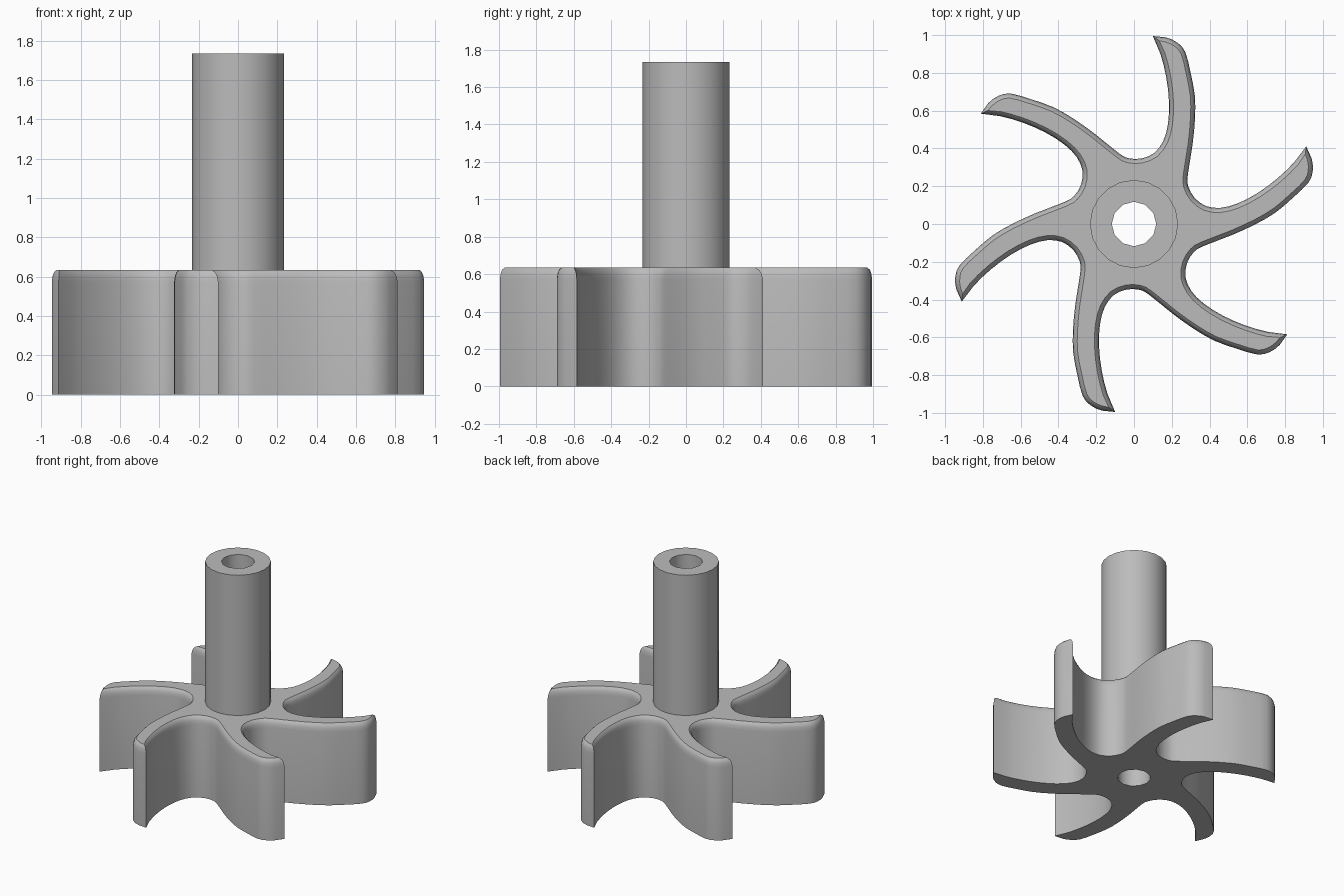
import bpy, bmesh, math
from mathutils import Vector, Matrix

if "Cube" in bpy.data.objects:
    bpy.data.objects.remove(bpy.data.objects["Cube"])

BODY_TOP, SHAFT_TOP = 0.635, 1.735
SHAFT_R, BORE_R = 0.233, 0.118
SHAFT_SIDES, BORE_SIDES = 20, 12

grey = bpy.data.materials.new("grey")
grey.diffuse_color = (0.5, 0.5, 0.5, 1)
grey.use_nodes = True
grey.node_tree.nodes["Principled BSDF"].inputs["Base Color"].default_value = grey.diffuse_color

# One curved blade, clockwise from the root fillet; TIP is its sharp corner
BLADE = [(0.04, 0.347), (0.108, 0.377), (0.155, 0.44), (0.18, 0.53),
         (0.185, 0.65), (0.17, 0.78), (0.14, 0.90), (0.10, 0.995),
         (0.17, 0.988), (0.23, 0.96), (0.272, 0.91), (0.30, 0.80),
         (0.322, 0.68), (0.323, 0.56), (0.31, 0.42), (0.285, 0.26),
         (0.287, 0.20)]
TIP = 7


def outline():
    """Six blades around the centre, rounded by Catmull-Rom midpoints."""
    n = len(BLADE)
    pts = [Matrix.Rotation(-k * math.pi / 3, 2) @ Vector(p)
           for k in range(6) for p in BLADE]
    out = []
    for i, p in enumerate(pts):
        a, q, b = pts[i - 1], pts[(i + 1) % len(pts)], pts[(i + 2) % len(pts)]
        out.append(p)
        if i % n not in (TIP - 1, TIP):
            out.append((9 * (p + q) - a - b) / 16)
    return out


def inset(pts, d):
    """Move a clockwise outline inwards by d."""
    out = []
    for i, p in enumerate(pts):
        e = (p - pts[i - 1]).normalized()
        f = (pts[(i + 1) % len(pts)] - p).normalized()
        n1, n2 = Vector((e.y, -e.x)), Vector((f.y, -f.x))
        out.append(p + (n1 + n2) * d / max(1 + n1.dot(n2), 0.6))
    return out


def circle(r, sides):
    return [Vector((r * math.sin(2 * math.pi * i / sides),
                    r * math.cos(2 * math.pi * i / sides))) for i in range(sides)]


def ring(bm, pts, z):
    vs = [bm.verts.new((p.x, p.y, z)) for p in pts]
    return vs, [bm.edges.new((v, vs[(i + 1) % len(vs)])) for i, v in enumerate(vs)]


def wall(bm, low, high):
    for i in range(len(low)):
        j = (i + 1) % len(low)
        bm.faces.new((low[i], high[i], high[j], low[j]))


def cap(bm, edges, up):
    """Fill between an outer and an inner ring, facing up or down."""
    res = bmesh.ops.triangle_fill(bm, edges=edges, use_beauty=True)
    for f in res["geom"]:
        if isinstance(f, bmesh.types.BMFace):
            f.normal_update()
            if (f.normal.z > 0) != up:
                f.normal_flip()


def finish(bm, name):
    me = bpy.data.meshes.new(name)
    bm.to_mesh(me)
    bm.free()
    ob = bpy.data.objects.new(name, me)
    bpy.context.collection.objects.link(ob)
    me.materials.append(grey)
    bpy.context.view_layer.objects.active = ob
    ob.select_set(True)
    bpy.ops.object.shade_smooth_by_angle(angle=math.radians(35))
    ob.select_set(False)


# Bladed rotor with a rounded top edge
bm = bmesh.new()
shape = outline()
rings = [ring(bm, inset(shape, d), z) for d, z in
         ((0, 0), (0, 0.575), (0.004, 0.603), (0.011, 0.622), (0.024, BODY_TOP))]
for (low, _), (high, _) in zip(rings, rings[1:]):
    wall(bm, low, high)
cap(bm, rings[-1][1] + ring(bm, circle(SHAFT_R, SHAFT_SIDES), BODY_TOP)[1], True)
cap(bm, rings[0][1] + ring(bm, circle(BORE_R, BORE_SIDES), 0)[1], False)
finish(bm, "bladed_rotor")

# Hollow shaft, its bore running down through the rotor
bm = bmesh.new()
outer_low, _ = ring(bm, circle(SHAFT_R, SHAFT_SIDES), BODY_TOP)
outer_top, outer_edges = ring(bm, circle(SHAFT_R, SHAFT_SIDES), SHAFT_TOP)
bore_low, _ = ring(bm, circle(BORE_R, BORE_SIDES), 0)
bore_top, bore_edges = ring(bm, circle(BORE_R, BORE_SIDES), SHAFT_TOP)
wall(bm, outer_low, outer_top)
wall(bm, bore_top, bore_low)
cap(bm, outer_edges + bore_edges, True)
finish(bm, "hollow_shaft")
